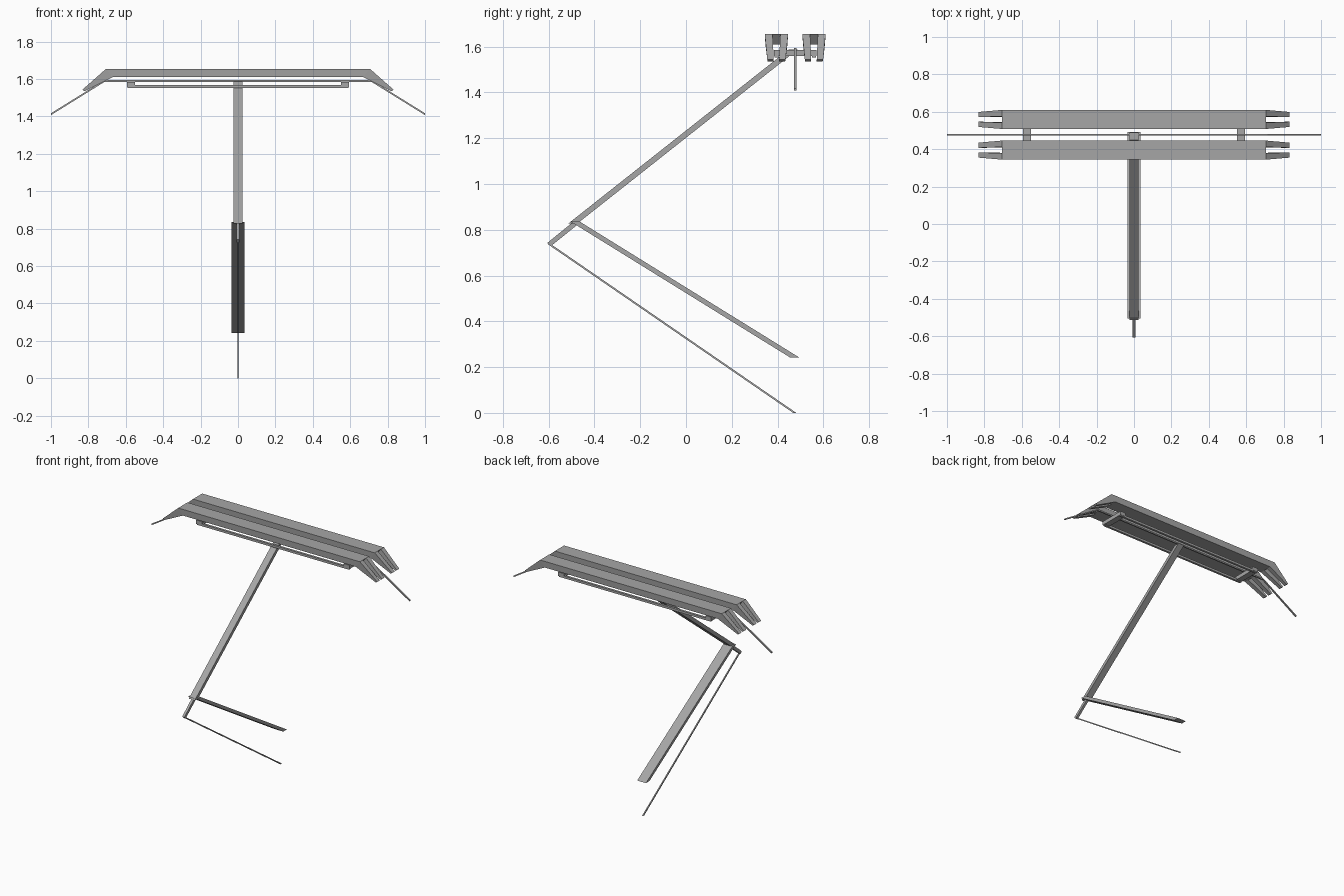
import bpy, bmesh

if "Cube" in bpy.data.objects:
    bpy.data.objects.remove(bpy.data.objects["Cube"])

metal = bpy.data.materials.new("grey_metal")
metal.diffuse_color = (0.38, 0.38, 0.38, 1)
metal.use_nodes = True
metal.node_tree.nodes["Principled BSDF"].inputs["Base Color"].default_value = metal.diffuse_color


def loft(name, sections, mirror=False, cap_start=True):
    """Skin matching rings of points; optionally mirror across x = 0."""
    bm = bmesh.new()
    rings = [[bm.verts.new(p) for p in s] for s in sections]
    n = len(rings[0])
    for a, b in zip(rings, rings[1:]):
        for i in range(n):
            j = (i + 1) % n
            bm.faces.new((a[i], a[j], b[j], b[i]))
    if cap_start:
        bm.faces.new(rings[0][::-1])
    bm.faces.new(rings[-1])
    bmesh.ops.recalc_face_normals(bm, faces=bm.faces)
    if mirror:
        geom = bmesh.ops.duplicate(bm, geom=bm.verts[:] + bm.edges[:] + bm.faces[:])["geom"]
        new_verts = [g for g in geom if isinstance(g, bmesh.types.BMVert)]
        new_faces = [g for g in geom if isinstance(g, bmesh.types.BMFace)]
        for v in new_verts:
            v.co.x = -v.co.x
        bmesh.ops.reverse_faces(bm, faces=new_faces)
        bmesh.ops.remove_doubles(bm, verts=bm.verts, dist=1e-5)
    me = bpy.data.meshes.new(name)
    bm.to_mesh(me)
    bm.free()
    me.materials.append(metal)
    ob = bpy.data.objects.new(name, me)
    bpy.context.collection.objects.link(ob)
    return ob


def slab(name, profile, width):
    """Side profile (y, z) extruded symmetrically in x."""
    return loft(name, [[(x, y, z) for y, z in profile] for x in (-width / 2, width / 2)])


def box(name, x0, x1, y0, y1, z0, z1, mirror=False):
    return loft(name, [[(x, y0, z0), (x, y1, z0), (x, y1, z1), (x, y0, z1)]
                       for x in (x0, x1)], mirror)


def arm(name, y0, z0, y1, z1, run, width):
    """Sloping bar with level-cut ends; run is its horizontal thickness."""
    h = run / 2
    return slab(name, [(y0 - h, z0), (y0 + h, z0), (y1 + h, z1), (y1 - h, z1)], width)


HEAD = 0.477   # y of the head's centre line

# folding arms
arm("lower_arm", 0.473, 0.243, -0.485, 0.836, 0.040, 0.068)
arm("upper_arm", -0.493, 0.828, 0.468, 1.587, 0.040, 0.047)
slab("knee_lever", [(-0.606, 0.742), (-0.592, 0.727), (-0.470, 0.825), (-0.486, 0.840)], 0.017)
arm("control_rod", -0.597, 0.737, 0.475, 0.0, 0.014, 0.008)

# two collector strips, each with a pair of tapering prongs per end
for label, cy in (("front", HEAD - 0.082), ("back", HEAD + 0.082)):
    t, b = 0.051, 0.048
    loft(label + "_collector_strip",
         [[(s * 0.67, cy - b, 1.61), (s * 0.67, cy + b, 1.61),
           (s * 0.705, cy + t, 1.655), (s * 0.705, cy - t, 1.655)] for s in (-1, 1)])
    for side, s in (("front", -1), ("back", 1)):
        loft(f"{label}_strip_{side}_prongs",
             [[(0.67, cy + s * 0.015, 1.61), (0.67, cy + s * b, 1.61),
               (0.705, cy + s * t, 1.655), (0.705, cy + s * 0.017, 1.655)],
              [(0.82, cy + s * 0.012, 1.535), (0.82, cy + s * 0.038, 1.535),
               (0.832, cy + s * 0.040, 1.543), (0.832, cy + s * 0.012, 1.543)]], True)
    # long rail under each strip
    box(label + "_head_rail", -0.59, 0.59, cy - 0.008, cy + 0.008, 1.552, 1.568)

# cross pieces joining the rails
box("head_cross_pieces", 0.55, 0.594, HEAD - 0.092, HEAD + 0.092, 1.558, 1.585, True)


# thin guide rod with drooping horns
def ring(x, z, h=0.005):
    return [(x, HEAD - h, z - h), (x, HEAD + h, z - h), (x, HEAD + h, z + h), (x, HEAD - h, z + h)]


loft("guide_horn_rod", [ring(-1, 1.412), ring(-0.715, 1.589), ring(0.715, 1.589), ring(1, 1.412)])
